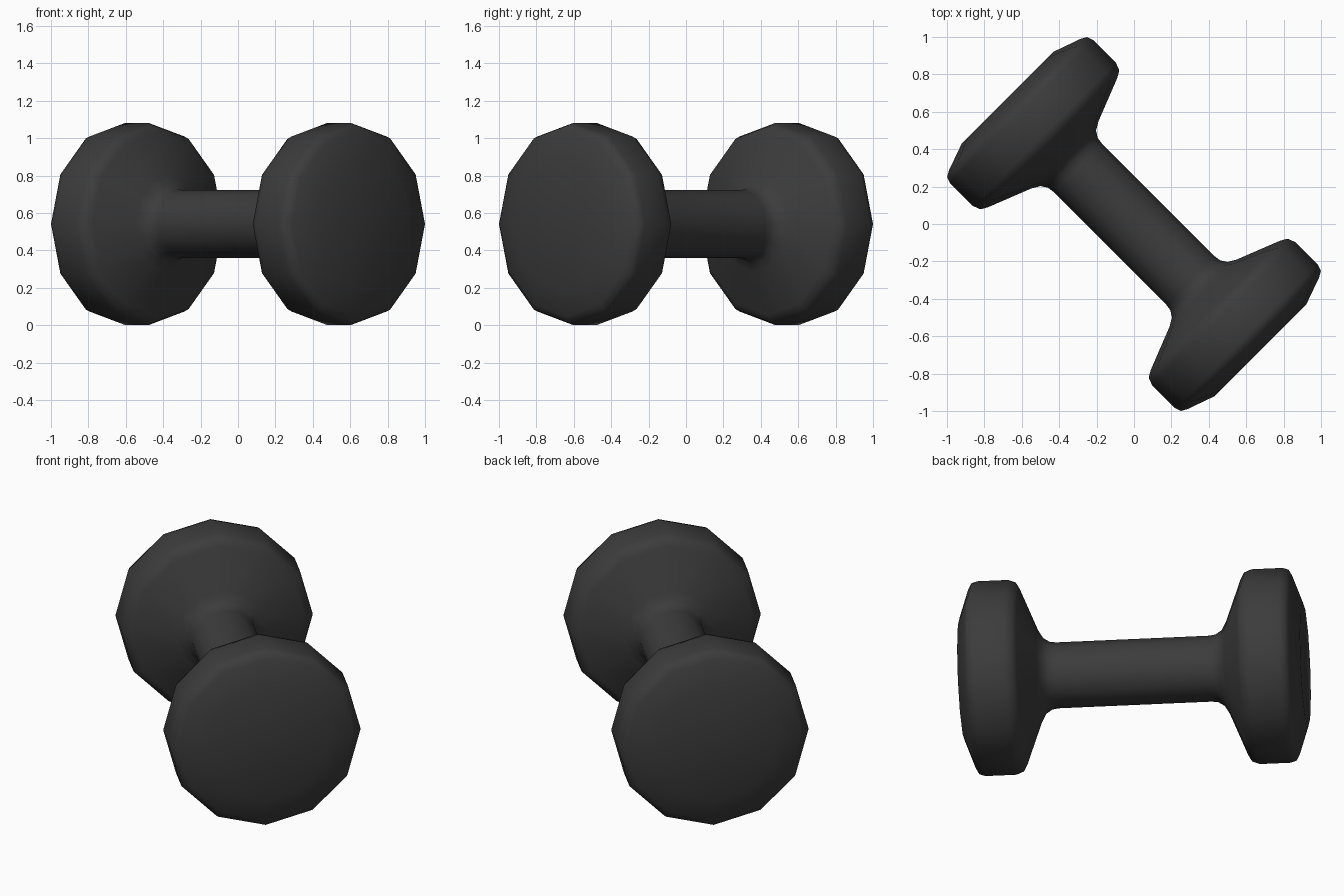
import bpy
import bmesh
import math
from mathutils import Matrix, Vector

cube = bpy.data.objects.get("Cube")
if cube:
    bpy.data.objects.remove(cube, do_unlink=True)

SIDES = 12
RADIUS = 0.541

# Dark rubber coating
rubber = bpy.data.materials.new("black_rubber")
rubber.use_nodes = True
colour = (0.045, 0.045, 0.045, 1.0)
rubber.diffuse_color = colour
bsdf = rubber.node_tree.nodes["Principled BSDF"]
bsdf.inputs["Base Color"].default_value = colour
bsdf.inputs["Roughness"].default_value = 0.7

# Half profile from grip to end cap: (distance along axis, radius)
half = [
    (0.425, 0.183), (0.462, 0.188), (0.497, 0.210), (0.523, 0.255),   # grip fillet
    (0.615, 0.488), (0.636, 0.525), (0.678, RADIUS),                  # inner shoulder
    (0.850, RADIUS), (0.884, 0.530), (0.903, 0.495),                  # rim
    (0.955, 0.348),                                                   # end cap edge
]
profile = [(-s, r) for s, r in reversed(half)] + half

# Lathe the whole weight-grip-weight body around its long axis
bm = bmesh.new()
verts = [bm.verts.new((s, 0, r)) for s, r in profile]
edges = [bm.edges.new(pair) for pair in zip(verts, verts[1:])]
bmesh.ops.spin(bm, geom=verts + edges, cent=(0, 0, 0), axis=(1, 0, 0),
               angle=math.tau, steps=SIDES, use_merge=False)
bmesh.ops.remove_doubles(bm, verts=bm.verts[:], dist=0.0005)

# Flat end caps
bmesh.ops.holes_fill(bm, edges=[e for e in bm.edges if e.is_boundary], sides=SIDES)
bmesh.ops.recalc_face_normals(bm, faces=bm.faces[:])
for face in bm.faces:
    face.smooth = True

# Lay it diagonally, resting on the ground
place = Matrix.Translation(Vector((0, 0, RADIUS))) @ Matrix.Rotation(math.radians(-45), 4, "Z")
bmesh.ops.transform(bm, matrix=place, verts=bm.verts[:])

mesh = bpy.data.meshes.new("dumbbell")
bm.to_mesh(mesh)
bm.free()
mesh.materials.append(rubber)
dumbbell = bpy.data.objects.new("dumbbell", mesh)
bpy.context.collection.objects.link(dumbbell)
